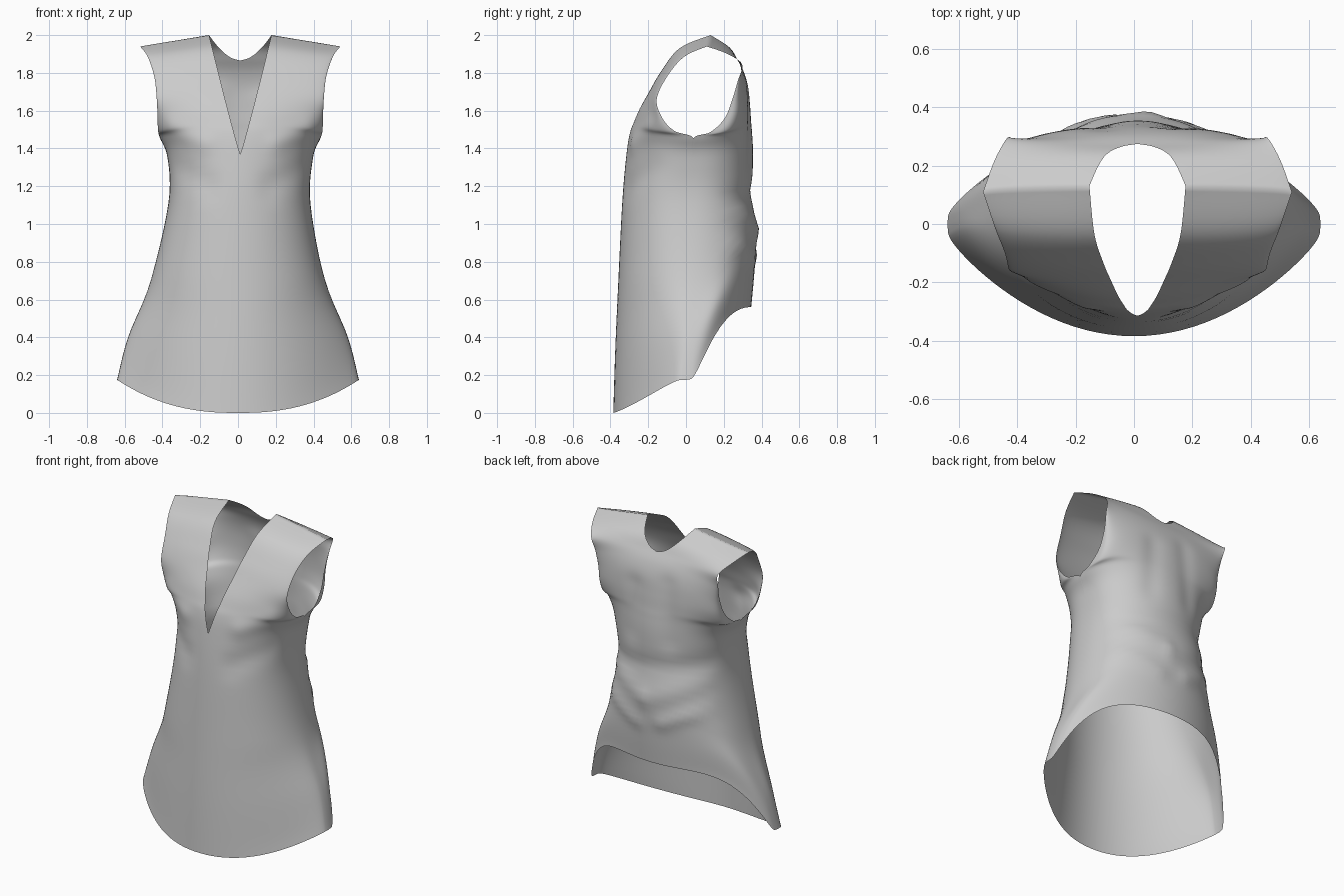
import bpy, bmesh, math
from mathutils import Vector

if "Cube" in bpy.data.objects:
    bpy.data.objects.remove(bpy.data.objects["Cube"])

COLS, SUB = 24, 6

# Shared seam keys, hem to underarm: edge height, half width, seam depth
SEAM = [(.175, .64, 0), (.40, .582, .02), (.70, .462, .02),
        (1.11, .376, .02), (1.35, .385, .03), (1.455, .425, .04)]

# Centre keys: centre height, centre depth, section exponent
FRONT = [(0, -.385, 1.3), (.32, -.375, 1.2), (.66, -.36, 1.0),
         (1.12, -.337, .85), (1.37, -.315, .85), (1.48, -.297, .85),
         (1.54, -.275, .9), (1.61, -.245, 1.0), (1.7, -.195, 1.1),
         (1.8, -.137, 1.2), (1.93, -.035, 1.0), (2.0, .13, 1.0)]
BACK = [(.56, .345, 1.3), (.72, .36, 1.2), (.90, .37, 1.0),
        (1.14, .352, .85), (1.37, .355, .75), (1.48, .35, .7),
        (1.54, .345, .65), (1.62, .34, .65), (1.72, .33, .7),
        (1.80, .308, .8), (1.865, .275, 1.0), (1.935, .23, 1.0), (2.0, .13, 1.0)]

# Armhole edges, underarm to shoulder tip
ARM_FRONT = [(1.492, .435, -.06), (1.56, .438, -.125), (1.66, .442, -.155),
             (1.78, .455, -.10), (1.885, .49, -.01), (1.94, .53, .11)]
ARM_BACK = [(1.487, .432, .13), (1.56, .425, .205), (1.66, .42, .245),
            (1.76, .43, .275), (1.845, .445, .297), (1.90, .49, .22), (1.94, .53, .11)]

# Cloth folds: x0, z0, x1, z1, width, outward amount
FOLDS_BACK = [(-.32, 1.1, .02, .97, .06, .014), (.06, .98, .32, 1.08, .05, .012),
              (-.33, 1.22, .3, 1.13, .05, -.012),
              (-.36, .96, -.08, .83, .04, .012), (.36, .9, .1, .8, .04, .010),
              (-.13, 1.35, -.11, 1.7, .06, -.009), (.14, 1.35, .12, 1.65, .06, -.009)]
FOLDS_FRONT = [(.16, 1.2, .34, 1.3, .06, -.012), (-.16, 1.2, -.34, 1.3, .06, -.012),
               (.2, 1.43, .36, 1.5, .06, .015), (-.2, 1.43, -.36, 1.5, .06, .015)]


def clamp(v):
    return max(0, min(1, v))


def spline(keys):
    """Catmull-Rom rows through the keys."""
    k = [Vector(p) for p in keys]
    out = []
    for i in range(len(k) - 1):
        b, c = k[i], k[i + 1]
        a, d = k[max(i - 1, 0)], k[min(i + 2, len(k) - 1)]
        for s in range(SUB):
            t = s / SUB
            out.append(.5 * (2 * b + (c - a) * t + (2 * a - 5 * b + 4 * c - d) * t * t
                             + (3 * b - a - 3 * c + d) * t ** 3))
    return out + [k[-1]]


def fold_depth(folds, x, z):
    p, total = Vector((x, z)), 0
    for x0, z0, x1, z1, w, amp in folds:
        a, b = Vector((x0, z0)), Vector((x1, z1))
        t = clamp((p - a).dot(b - a) / (b - a).length_squared)
        total += amp * math.exp(-((p - a.lerp(b, t)).length / w) ** 2)
    return total


def neck_front(z):
    return .165 * clamp((z - 1.37) / .63) ** .93


def neck_back(z):
    return .165 * clamp((z - 1.865) / .135) ** .55


def panel(bm, centre, arm, neck, folds, hem_power, out):
    centres, edges = spline(centre), spline(SEAM + arm)
    for side in (-1, 1):
        grid = []
        for (zc, yc, e), (ze, xo, yo) in zip(centres, edges):
            a0 = math.asin(min(1, neck(zc) / xo)) if neck(zc) > 1e-5 else 0
            flare = clamp((.72 - ze) / .5)             # blunt side lobes at the hem
            power = hem_power + (1 - hem_power) * clamp((ze - 1.5) / .44)
            row = []
            for j in range(COLS + 1):
                a = a0 + (math.pi / 2 - a0) * j / COLS
                c = max(0, math.cos(a)) if j < COLS else 0
                span = (math.sin(a) - math.sin(a0)) / (1 - math.sin(a0))
                z = zc + (ze - zc) * span ** power
                x = side * xo * math.sin(a)
                k = c / math.cos(a0)
                f = (1 - flare) * k ** e + flare * (.78 * k * k + .22 * k ** .4)
                y = yo + (yc - yo) * f
                fade = min(1, 2 * c) * clamp((1.95 - z) / .1)
                y += out * fold_depth(folds, x, z) * fade
                x += .012 * clamp((z - .8) / .5)
                row.append(bm.verts.new((x, y, z)))
            grid.append(row)
        for r0, r1 in zip(grid, grid[1:]):
            for j in range(COLS):
                f = [r0[j], r0[j + 1], r1[j + 1], r1[j]]
                bm.faces.new(f if side * out < 0 else f[::-1])


# Dress: front and back panels sewn at the side and shoulder seams
bm = bmesh.new()
panel(bm, FRONT, ARM_FRONT, neck_front, FOLDS_FRONT, 2.4, -1)
panel(bm, BACK, ARM_BACK, neck_back, FOLDS_BACK, 4.5, 1)
bmesh.ops.remove_doubles(bm, verts=bm.verts, dist=.0005)
bmesh.ops.recalc_face_normals(bm, faces=bm.faces)
mesh = bpy.data.meshes.new("dress")
bm.to_mesh(mesh)
bm.free()
dress = bpy.data.objects.new("dress", mesh)
bpy.context.collection.objects.link(dress)
for poly in mesh.polygons:
    poly.use_smooth = True
